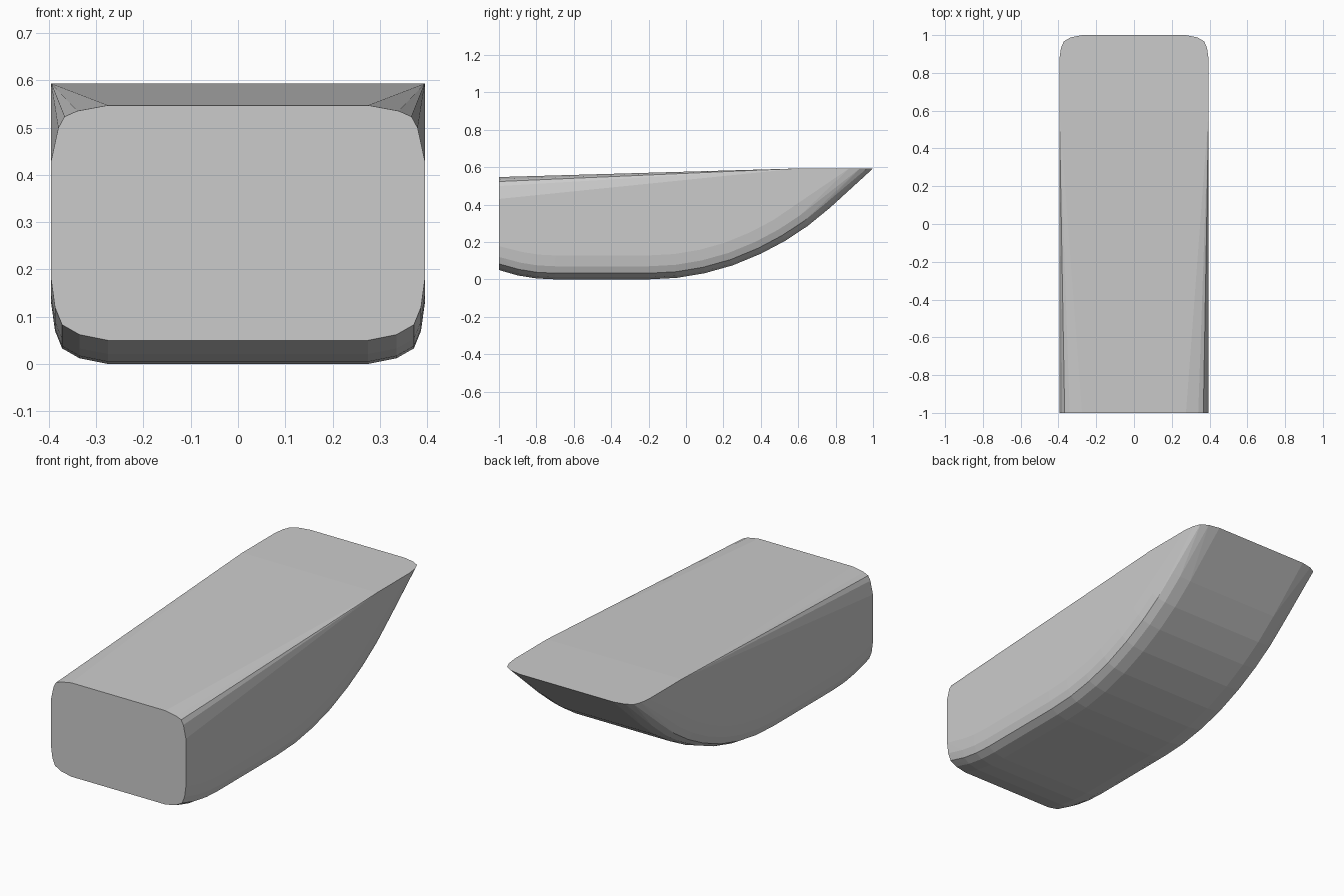
import bpy, bmesh
from mathutils import Vector

if "Cube" in bpy.data.objects:
    bpy.data.objects.remove(bpy.data.objects["Cube"])

TOP = 0.593

# Rounded corner: x position and inward offset from the hull outline
corner = [(0.275, 0.0), (0.335, 0.012), (0.372, 0.033), (0.387, 0.07), (0.395, 0.128)]

# Keel curve (y, z) from stern to tip
keel = [(-1, 0.05), (-0.9, 0.021), (-0.8, 0.005), (-0.7, 0), (-0.2, 0), (-0.05, 0.008),
        (0.1, 0.033), (0.25, 0.075), (0.4, 0.137), (0.53, 0.206), (0.65, 0.285),
        (0.77, 0.383), (0.88, 0.485), (1.0, TOP)]

points = []
# Keel sections, with corners rounded along the curve normal
for i, (y, z) in enumerate(keel):
    a, b = keel[max(i - 1, 0)], keel[min(i + 1, len(keel) - 1)]
    n = Vector((0, a[1] - b[1], b[0] - a[0])).normalized()
    if i == 0:
        n = Vector((0, 0, 1))       # stern stays in its plane
    elif i == len(keel) - 1:
        n = Vector((0, -1, 0))      # tip stays in the deck plane
    for x, d in corner:
        p = Vector((x, y, z)) + n * d
        p.z = min(p.z, TOP)
        points.append(p)

# Upper stern corners and the deck kink
for x, d in [(0.275, 0), (0.34, 0.012), (0.367, 0.024), (0.38, 0.048), (0.395, 0.117)]:
    points.append(Vector((x, -1, 0.547 - d)))
points.append(Vector((0.395, 0.6, TOP)))

# Mirrored hull wrapped around the sections
bm = bmesh.new()
for p in points:
    for s in (-1, 1):
        bm.verts.new((s * p.x, p.y, p.z))
bmesh.ops.convex_hull(bm, input=bm.verts[:])
bmesh.ops.delete(bm, geom=[v for v in bm.verts if not v.link_faces], context='VERTS')
bmesh.ops.dissolve_limit(bm, angle_limit=0.005, verts=bm.verts[:], edges=bm.edges[:])
bmesh.ops.recalc_face_normals(bm, faces=bm.faces[:])
mesh = bpy.data.meshes.new("rounded_hull")
bm.to_mesh(mesh)
bm.free()
bpy.context.collection.objects.link(bpy.data.objects.new("rounded_hull", mesh))
